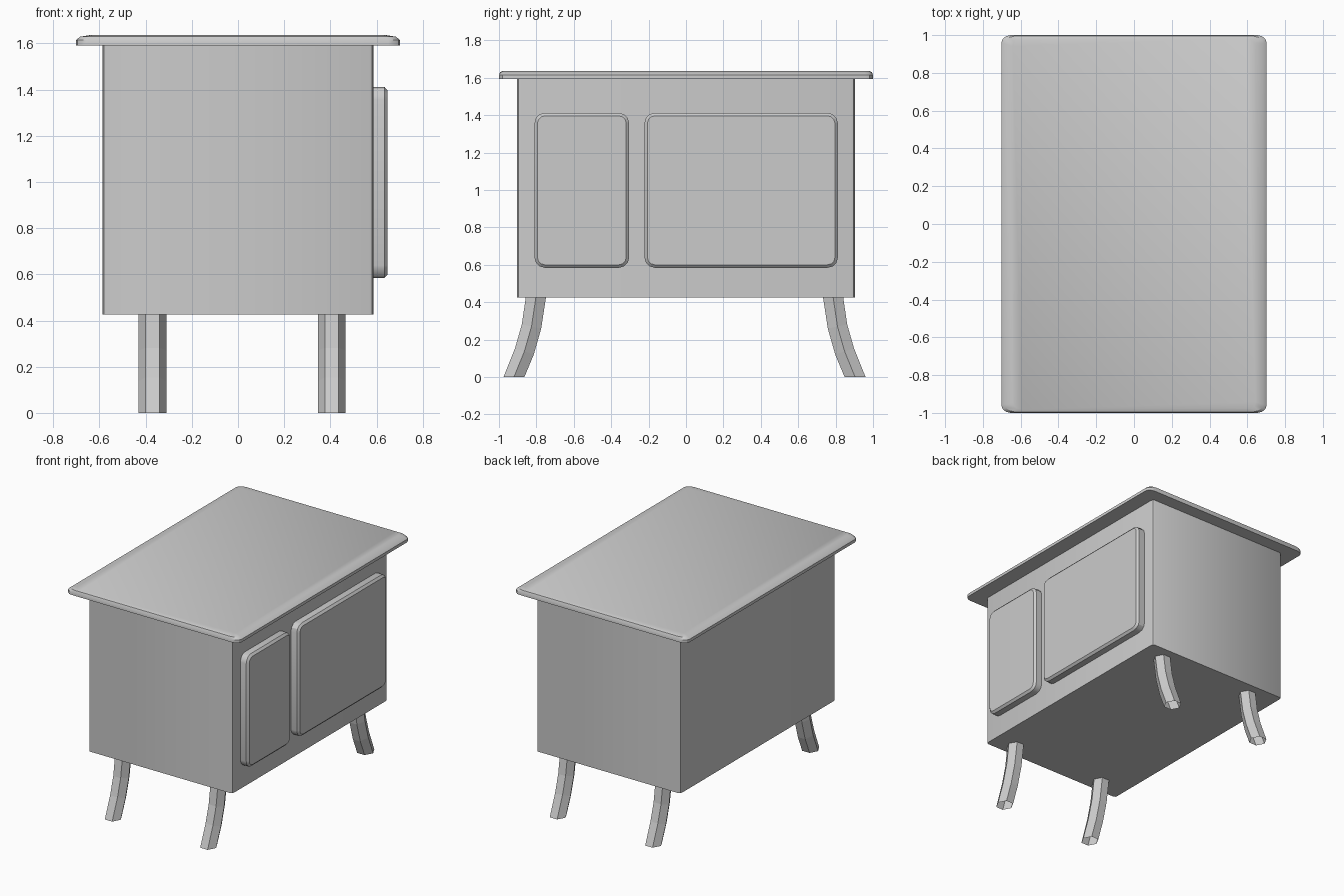
import bpy, bmesh
from math import sin, cos, pi, radians

if "Cube" in bpy.data.objects:
    bpy.data.objects.remove(bpy.data.objects["Cube"])


def rounded_rect(hx, hy, rx, ry, seg):
    """Outline of a rectangle with elliptical corners, counter-clockwise."""
    pts = []
    for i, (sx, sy) in enumerate([(1, 1), (-1, 1), (-1, -1), (1, -1)]):
        for k in range(seg + 1):
            a = pi / 2 * (i + k / seg)
            pts.append((sx * (hx - rx) + rx * cos(a), sy * (hy - ry) + ry * sin(a)))
    return pts


def loft(name, rings, capped=True, smooth=True):
    """Skin a stack of equal-length point rings."""
    bm = bmesh.new()
    loops = [[bm.verts.new(p) for p in ring] for ring in rings]
    n = len(loops[0])
    for a, b in zip(loops, loops[1:]):
        for i in range(n):
            j = (i + 1) % n
            bm.faces.new((a[i], a[j], b[j], b[i]))
    if capped:
        bm.faces.new(loops[0][::-1])
        bm.faces.new(loops[-1])
    bmesh.ops.recalc_face_normals(bm, faces=bm.faces[:])
    me = bpy.data.meshes.new(name)
    bm.to_mesh(me)
    bm.free()
    ob = bpy.data.objects.new(name, me)
    bpy.context.collection.objects.link(ob)
    if smooth:
        bpy.ops.object.select_all(action='DESELECT')
        ob.select_set(True)
        bpy.context.view_layer.objects.active = ob
        bpy.ops.object.shade_smooth_by_angle(angle=radians(30))
    return ob


# Firebox body
outline = rounded_rect(0.586, 0.903, 0.016, 0.022, 2)
loft("stove_body", [[(x, y, z) for x, y in outline] for z in (0.425, 1.594)])

# Overhanging top plate with a softened upper rim
rim = [(0.0, 0.0, 1.592), (0.0, 0.0, 1.614), (0.018, 0.006, 1.629), (0.06, 0.018, 1.636)]
loft("top_plate", [[(x, y, z) for x, y in
                    rounded_rect(0.702 - dx, 1.0 - dy, 0.05, 0.04, 3)]
                   for dx, dy, z in rim])

# Two raised doors on the right side
for name, y0, y1 in (("small_door", -0.81, -0.304), ("large_door", -0.222, 0.812)):
    cy, hy, cz, hz = (y0 + y1) / 2, (y1 - y0) / 2, 0.998, 0.414
    loft(name, [[(x, cy + u, cz + v) for u, v in
                 rounded_rect(hy - d, hz - d, 0.055 - d, 0.055 - d, 3)]
                for x, d in ((0.57, 0), (0.634, 0), (0.648, 0.016))])

# Curved hexagonal legs: (outward offset, height, ring tilt, half depth)
path = [(0.0, 0.43, 0.0, 0.054), (0.024, 0.27, 0.22, 0.053),
        (0.062, 0.137, 0.33, 0.053), (0.118, 0.0, 0.0, 0.056)]
for side, cx in (("left", -0.37), ("right", 0.406)):
    for end, sign, cy in (("front", -1, 0.802), ("back", 1, 0.786)):
        rings = []
        for off, z, tilt, half in path:
            ring = []
            for k in range(6):
                a = k * pi / 3
                d = half * sin(a) / sin(pi / 3)
                ring.append((cx + 0.06 * cos(a),
                             sign * (cy + off + d * cos(tilt)),
                             z + d * sin(tilt)))
            rings.append(ring)
        loft(f"{end}_{side}_leg", rings, capped=False, smooth=False)
